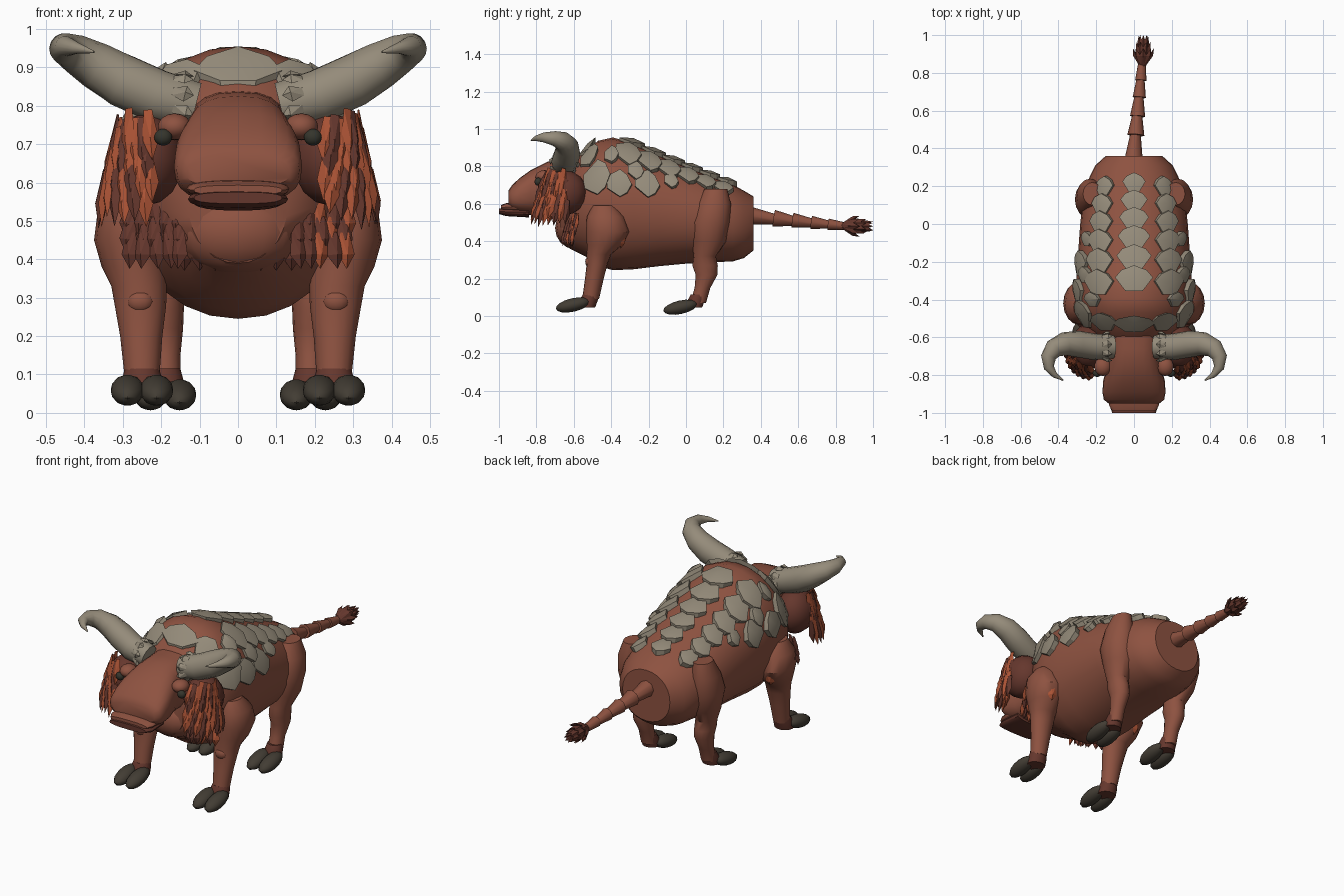
import bpy, bmesh, random
from math import sin, cos, pi, radians, copysign
from mathutils import Vector, Matrix

random.seed(4)
if "Cube" in bpy.data.objects:
    bpy.data.objects.remove(bpy.data.objects["Cube"])


def material(name, rgb):
    m = bpy.data.materials.new(name)
    m.use_nodes = True
    m.diffuse_color = (*rgb, 1)
    m.node_tree.nodes["Principled BSDF"].inputs["Base Color"].default_value = (*rgb, 1)
    return m


SKIN = material("red brown skin", (0.27, 0.085, 0.052))
DARK = material("dark brown hair", (0.13, 0.038, 0.026))
ORANGE = material("orange hair", (0.40, 0.085, 0.035))
BONE = material("grey bone", (0.30, 0.26, 0.195))
HOOF = material("dark hoof", (0.055, 0.046, 0.034))
EYE = material("dark eye", (0.035, 0.035, 0.025))


def finish(bm, name, mats, angle=40):
    bmesh.ops.recalc_face_normals(bm, faces=bm.faces)
    me = bpy.data.meshes.new(name)
    bm.to_mesh(me)
    bm.free()
    for m in mats:
        me.materials.append(m)
    ob = bpy.data.objects.new(name, me)
    bpy.context.collection.objects.link(ob)
    bpy.context.view_layer.objects.active = ob
    ob.select_set(True)
    bpy.ops.object.shade_smooth_by_angle(angle=radians(angle))
    ob.select_set(False)
    return ob


def oval(a, power):
    c, s = cos(a), sin(a)
    return copysign(abs(c) ** (2 / power), c), copysign(abs(s) ** (2 / power), s)


def skin_rings(bm, rings):
    loops = [[bm.verts.new(p) for p in r] for r in rings]
    for r, q in zip(loops, loops[1:]):
        for i in range(len(r)):
            j = (i + 1) % len(r)
            bm.faces.new((r[i], r[j], q[j], q[i]))
    bm.faces.new(loops[0])
    bm.faces.new(loops[-1])


def loft(name, sections, mat, axis="y", n=20, power=2.0, side=1):
    """Sections are (position, centre a, centre b, radius a, radius b)."""
    rings = []
    for t, a, b, ra, rb in sections:
        ring = []
        for k in range(n):
            u, v = oval(2 * pi * k / n, power)
            p, q = side * (a + ra * u), b + rb * v
            ring.append((p, t, q) if axis == "y" else (p, q, t))
        rings.append(ring)
    bm = bmesh.new()
    skin_rings(bm, rings)
    return finish(bm, name, [mat])


def tube(name, path, radii, mat, n=12):
    pts = [Vector(p) for p in path]
    rings = []
    for i, p in enumerate(pts):
        d = pts[min(i + 1, len(pts) - 1)] - pts[max(i - 1, 0)]
        rot = d.to_track_quat("Z", "Y")
        rings.append([p + rot @ Vector((cos(2 * pi * k / n), sin(2 * pi * k / n), 0)) * radii[i]
                      for k in range(n)])
    bm = bmesh.new()
    skin_rings(bm, rings)
    return finish(bm, name, [mat], 50)


def blob(name, centre, size, mat, tilt=0):
    bm = bmesh.new()
    mtx = Matrix.Translation(centre) @ Matrix.Rotation(tilt, 4, "X") @ Matrix.Diagonal((*size, 1))
    bmesh.ops.create_uvsphere(bm, u_segments=14, v_segments=8, radius=1, matrix=mtx)
    return finish(bm, name, [mat])


def leaf(bm, base, tip, width, out, mat=0):
    """Flat pointed lock of hair with a raised middle."""
    base, tip, out = Vector(base), Vector(tip), Vector(out).normalized()
    d = tip - base
    side = d.cross(out).normalized() * width
    mid = base + d * 0.6
    ring = [bm.verts.new(p) for p in (base + side * 0.5, mid + side, tip, mid - side, base - side * 0.5)]
    for h in (0.014, -0.010):
        c = bm.verts.new(mid + out * h)
        for i in range(5):
            bm.faces.new((ring[i], ring[(i + 1) % 5], c)).material_index = mat


# Barrel body: (y, x, z, half width, half height)
BODY = [(-0.67, 0, 0.55, 0.13, 0.16), (-0.62, 0, 0.59, 0.20, 0.23), (-0.54, 0, 0.60, 0.27, 0.28),
        (-0.47, 0, 0.602, 0.295, 0.335), (-0.39, 0, 0.60, 0.305, 0.355), (-0.28, 0, 0.585, 0.305, 0.335),
        (-0.14, 0, 0.562, 0.295, 0.295), (0, 0, 0.54, 0.285, 0.26), (0.13, 0, 0.517, 0.27, 0.23),
        (0.25, 0, 0.497, 0.235, 0.205), (0.31, 0, 0.49, 0.205, 0.18), (0.36, 0, 0.495, 0.15, 0.145)]
loft("body", BODY, SKIN, n=28, power=2.1)


def on_back(y, ang, lift):
    for p, q in zip(BODY, BODY[1:]):
        if p[0] <= y <= q[0]:
            f = (y - p[0]) / (q[0] - p[0])
            cz, rx, rz = (p[i] + (q[i] - p[i]) * f for i in (2, 3, 4))
            u, v = oval(ang, 2.1)
            return Vector(((rx + lift) * v, y, cz + (rz + lift) * u))


# Overlapping back plates, raised towards the rear
SHAPE = [(-0.9, -0.45), (-0.9, 0.45), (0.1, 1), (0.65, 0.65), (1, 0), (0.65, -0.65), (0.1, -1)]
bm = bmesh.new()


def plate(y, deg, length, width):
    ang = radians(deg)
    rows = []
    for lift in (-0.03, 0):
        rows.append([bm.verts.new(on_back(y + a * length, ang + b * width / 0.29,
                                          lift + 0.012 + 0.009 * (a + 1))) for a, b in SHAPE])
    top = bm.verts.new(on_back(y + 0.1 * length, ang, 0.032))
    low, high = rows
    for i in range(len(SHAPE)):
        j = (i + 1) % len(SHAPE)
        bm.faces.new((low[i], low[j], high[j], high[i]))
        bm.faces.new((high[i], high[j], top))
    bm.faces.new(low)


for row, y in enumerate((0.22, 0.125, 0.03, -0.07, -0.175, -0.29)):
    size = 1 + row * 0.07
    for deg in (-36, 0, 36):
        plate(y - (0.02 if deg else 0), deg, 0.053 * size, 0.063 * size)
for s in (1, -1):
    for y, deg, length, width in ((-0.21, 66, 0.07, 0.07), (-0.36, 72, 0.07, 0.06), (-0.48, 66, 0.075, 0.085),
                                  (-0.40, 44, 0.04, 0.05), (-0.27, 56, 0.045, 0.05),
                                  (-0.52, 34, 0.05, 0.08), (-0.08, 55, 0.04, 0.045)):
        plate(y, s * deg, length, width)
plate(-0.53, 0, 0.045, 0.11)
finish(bm, "back_plates", [BONE], 25)

# Head, lips and chest
loft("head", [(-0.54, 0, 0.67, 0.15, 0.17), (-0.66, 0, 0.69, 0.135, 0.145), (-0.74, 0, 0.685, 0.14, 0.14),
              (-0.83, 0, 0.66, 0.163, 0.12), (-0.89, 0, 0.642, 0.167, 0.095),
              (-0.93, 0, 0.632, 0.16, 0.068), (-0.95, 0, 0.628, 0.135, 0.042)], SKIN, power=2.7, n=24)
loft("upper_lip", [(-0.88, 0, 0.585, 0.135, 0.03), (-0.96, 0, 0.582, 0.132, 0.022),
                   (-0.99, 0, 0.58, 0.115, 0.013)], SKIN, power=2.6)
loft("lower_lip", [(-0.84, 0, 0.555, 0.12, 0.028), (-0.96, 0, 0.557, 0.13, 0.023),
                   (-1.0, 0, 0.56, 0.115, 0.015)], DARK, power=2.6)
blob("chest", (0, -0.60, 0.47), (0.16, 0.10, 0.11), SKIN)

HORN = [(0.11, -0.65, 0.80), (0.21, -0.65, 0.825), (0.30, -0.635, 0.865), (0.37, -0.635, 0.905),
        (0.425, -0.66, 0.936), (0.453, -0.705, 0.95), (0.45, -0.76, 0.955), (0.42, -0.80, 0.95),
        (0.375, -0.828, 0.94)]
FRONT_LEG = [(0.59, 0.27, -0.44, 0.05, 0.06), (0.53, 0.285, -0.43, 0.08, 0.10),
             (0.45, 0.287, -0.42, 0.088, 0.115), (0.38, 0.27, -0.435, 0.085, 0.095),
             (0.33, 0.258, -0.465, 0.072, 0.066), (0.28, 0.254, -0.475, 0.067, 0.056),
             (0.2, 0.252, -0.49, 0.055, 0.05), (0.09, 0.25, -0.51, 0.045, 0.045)]
REAR_LEG = [(0.68, 0.22, 0.16, 0.05, 0.06), (0.6, 0.232, 0.15, 0.07, 0.09), (0.5, 0.228, 0.13, 0.085, 0.105),
            (0.4, 0.215, 0.125, 0.078, 0.09), (0.32, 0.2, 0.10, 0.058, 0.06), (0.27, 0.195, 0.102, 0.054, 0.068),
            (0.22, 0.193, 0.11, 0.05, 0.058), (0.15, 0.19, 0.088, 0.04, 0.042), (0.07, 0.19, 0.065, 0.04, 0.042)]

for s, side in ((1, "left"), (-1, "right")):
    # Horn with small bone scales round its root
    tube(side + "_horn", [(s * x, y, z) for x, y, z in HORN],
         (0.062, 0.07, 0.07, 0.062, 0.051, 0.04, 0.027, 0.015, 0.003), BONE, 14)
    bm = bmesh.new()
    for k in range(9):
        a = 2 * pi * k / 9
        out = Vector((0, cos(a), sin(a)))
        root = Vector((s * 0.17, -0.65, 0.815)) + out * 0.066
        leaf(bm, root, root + Vector((-s * 0.055, 0, -0.015)) + out * 0.012, 0.022, out)
    finish(bm, side + "_horn_scales", [BONE], 20)

    # Face details
    blob(side + "_eye", (s * 0.195, -0.79, 0.718), (0.024, 0.02, 0.022), EYE)
    blob(side + "_brow", (s * 0.165, -0.755, 0.745), (0.045, 0.05, 0.035), SKIN)
    blob(side + "_nostril", (s * 0.125, -0.925, 0.645), (0.018, 0.012, 0.006), DARK)
    blob(side + "_cheek", (s * 0.24, -0.65, 0.66), (0.10, 0.12, 0.12), DARK)

    # Layered cheek mane wrapping from the face to the shoulder
    bm = bmesh.new()
    for tier in range(4):
        for i in range(9):
            a = (i + 0.5 * (tier % 2)) / 8.5 * pi * 0.6
            out = Vector((s * sin(a), -cos(a), 0))
            drop = 0.78 - 0.05 * tier
            spread = 0.10 + 0.012 * tier
            base = Vector((s * 0.235, -0.67, drop + random.uniform(-0.015, 0.015))) + out * (spread - 0.02)
            tip = base + Vector((-s * 0.012, -0.02, -0.12 - random.uniform(0, 0.04))) + out * 0.025
            leaf(bm, base, tip, 0.022, out + Vector((0, 0, 0.15)), int((i + tier) % 5 in (0, 2, 3)))
    finish(bm, side + "_cheek_mane", [DARK, ORANGE], 20)

    # Lower beard and chest tufts
    bm = bmesh.new()
    for tier in range(3):
        for i in range(5):
            base = Vector((s * (0.15 + 0.032 * i), -0.625 - 0.012 * tier + 0.012 * i, 0.55 - 0.04 * tier))
            tip = base + Vector((s * random.uniform(-0.01, 0.015), -0.01, -0.095))
            leaf(bm, base, tip, 0.024, (s * 0.35, -1, 0), int(s > 0 and i > 1 and (i + tier) % 2 == 0))
    for i in range(4):
        base = Vector((s * (0.02 + 0.04 * i), -0.645 + 0.01 * i, 0.45))
        leaf(bm, base, base + Vector((0, 0.01, -0.08)), 0.022, (0, -1, 0))
    leaf(bm, (s * 0.30, -0.325, 0.43), (s * 0.29, -0.35, 0.36), 0.025, (s * 0.4, 1, 0), 1)
    finish(bm, side + "_beard", [DARK, ORANGE], 20)

    # Legs with dark ankles and cloven hooves
    for part, rings, toe_y, lift in (("front", FRONT_LEG, -0.605, 0.012), ("rear", REAR_LEG, -0.03, 0)):
        loft(f"{side}_{part}_leg", rings, SKIN, "z", 16, side=s)
        z, x, y, rx, ry = rings[-1]
        loft(f"{side}_{part}_ankle", [(0.115, x, y + 0.002, rx, ry), (0.085, x, y - 0.01, rx + 0.008, ry + 0.005),
                                      (0.045, x, y - 0.02, rx + 0.008, ry)], DARK, "z", 14, side=s)
        for k, dx in enumerate((-0.036, 0.036)):
            blob(f"{side}_{part}_hoof_{k + 1}", (s * (x + dx * 1.05), toe_y, 0.047 + lift),
                 (0.044, 0.093, 0.036), HOOF, 0.22)
    blob(side + "_knee", (s * 0.255, -0.515, 0.29), (0.035, 0.024, 0.03), SKIN)

# Tail of stacked tapering segments
stops = (0.33, 0.47, 0.57, 0.67, 0.76, 0.86)
for i, (a, b) in enumerate(zip(stops, stops[1:])):
    tube(f"tail_segment_{i + 1}", [((a - 0.36) * 0.09, a, 0.535 - (a - 0.36) * 0.11),
                                   ((b - 0.36) * 0.09, b + 0.03, 0.525 - (b - 0.36) * 0.1)],
         (0.05 - i * 0.005, 0.024 - i * 0.002), SKIN, 8)

# Tail tuft
bm = bmesh.new()
for tier in range(3):
    for k in range(8):
        a = 2 * pi * (k + tier * 0.5) / 8
        out = Vector((cos(a), 0, sin(a)))
        base = Vector((0.045, 0.83 + tier * 0.02, 0.482)) + out * 0.012
        tip = Vector((0.05, 0.93 + tier * 0.035, 0.48)) + out * (0.056 - tier * 0.016)
        leaf(bm, base, tip, 0.02, out)
finish(bm, "tail_tuft", [DARK], 20)
